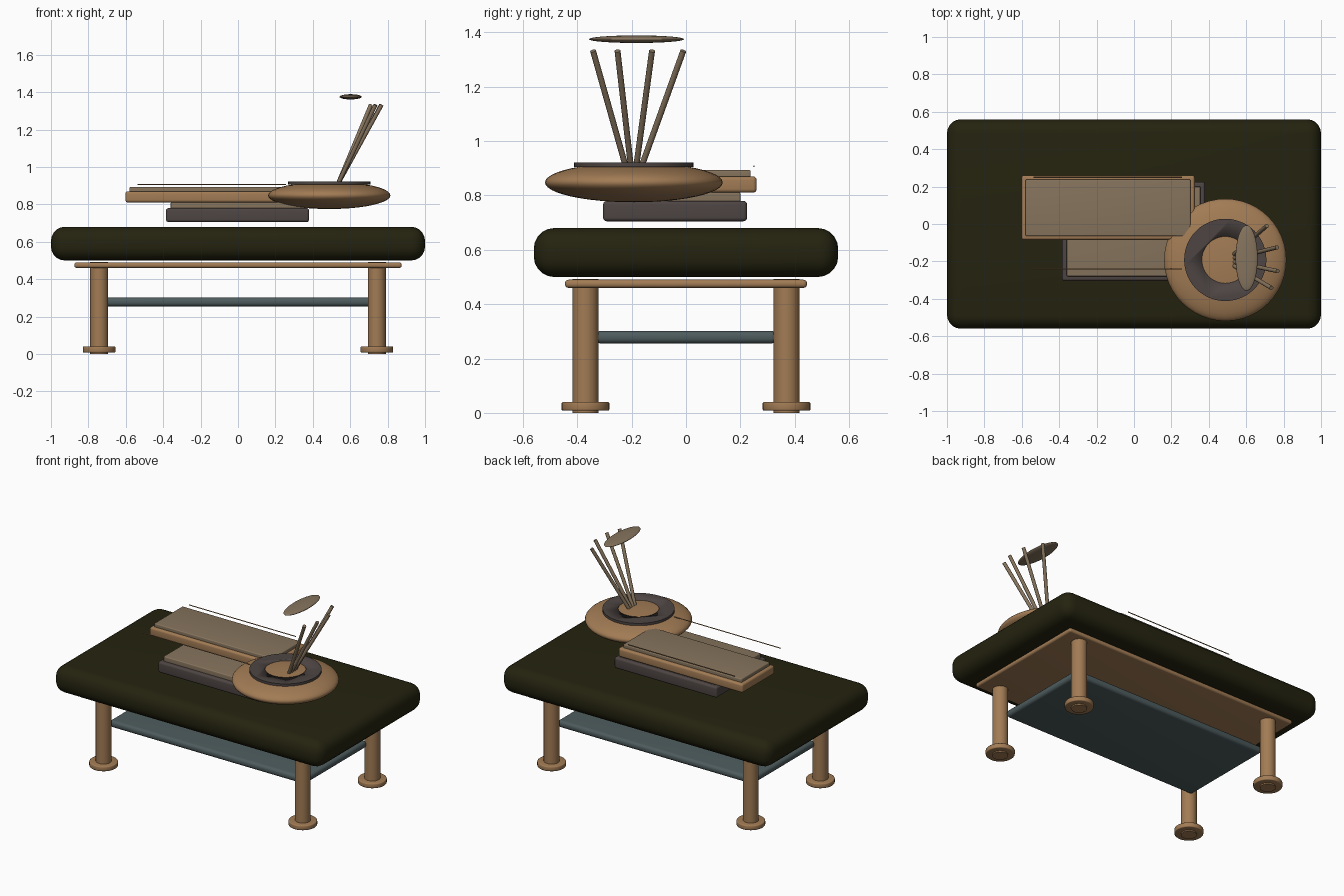
import bpy
from math import radians
from mathutils import Vector

if "Cube" in bpy.data.objects:
    bpy.data.objects.remove(bpy.data.objects["Cube"], do_unlink=True)


def material(name, rgb):
    mat = bpy.data.materials.new(name)
    mat.use_nodes = True
    mat.diffuse_color = (*rgb, 1)
    mat.node_tree.nodes["Principled BSDF"].inputs["Base Color"].default_value = (*rgb, 1)
    return mat


GREEN = material("dark green", (0.018, 0.017, 0.005))
WOOD = material("warm wood", (0.36, 0.20, 0.09))
TAN = material("dull tan", (0.24, 0.175, 0.11))
GREY = material("warm grey", (0.075, 0.06, 0.056))
SLATE = material("slate blue", (0.075, 0.105, 0.11))


def finish(name, mat):
    obj = bpy.context.object
    obj.name = name
    obj.data.materials.append(mat)
    bpy.ops.object.shade_smooth_by_angle(angle=radians(35))
    return obj


def slab(name, mat, x, y, z, bevel):
    """Rounded box between the given (low, high) limits on each axis."""
    limits = (x, y, z)
    bpy.ops.mesh.primitive_cube_add(size=1, location=[(a + b) / 2 for a, b in limits])
    obj = bpy.context.object
    obj.scale = [b - a for a, b in limits]
    bpy.ops.object.transform_apply(location=False, rotation=False, scale=True)
    mod = obj.modifiers.new("rounding", "BEVEL")
    mod.width, mod.segments = bevel, 5
    bpy.ops.object.modifier_apply(modifier=mod.name)
    return finish(name, mat)


def rod(name, mat, start, end, radius, sides=32, bevel=0):
    """Cylinder running from start to end."""
    start, end = Vector(start), Vector(end)
    axis = end - start
    bpy.ops.mesh.primitive_cylinder_add(
        vertices=sides, radius=radius, depth=axis.length, location=(start + end) / 2,
        rotation=axis.to_track_quat("Z", "Y").to_euler())
    if bevel:
        mod = bpy.context.object.modifiers.new("rounding", "BEVEL")
        mod.width, mod.segments = bevel, 3
        bpy.ops.object.modifier_apply(modifier=mod.name)
    return finish(name, mat)


def ellipsoid(name, mat, centre, radii):
    bpy.ops.mesh.primitive_uv_sphere_add(segments=48, ring_count=24, radius=1, location=centre)
    bpy.context.object.scale = radii
    bpy.ops.object.transform_apply(location=False, rotation=False, scale=True)
    return finish(name, mat)


# Table: padded top, wooden frame, lower shelf
slab("padded_top", GREEN, (-1, 1), (-0.56, 0.56), (0.5, 0.68), 0.075)
slab("top_frame", WOOD, (-0.875, 0.875), (-0.445, 0.445), (0.46, 0.49), 0.013)
slab("lower_shelf", SLATE, (-0.73, 0.73), (-0.332, 0.332), (0.255, 0.302), 0.02)

# Legs with round feet
for x, side in ((-0.742, "right"), (0.742, "left")):
    for y, end in ((-0.37, "front"), (0.37, "back")):
        rod(f"{end}_{side}_leg", WOOD, (x, y, 0), (x, y, 0.493), 0.048)
        rod(f"{end}_{side}_foot", WOOD, (x, y, 0.008), (x, y, 0.04), 0.088, bevel=0.006)

# Two stacked books
slab("lower_book_cover", GREY, (-0.385, 0.38), (-0.305, 0.225), (0.705, 0.78), 0.014)
slab("lower_book_pages", TAN, (-0.36, 0.355), (-0.28, 0.2), (0.77, 0.812), 0.006)
slab("upper_book_cover", WOOD, (-0.602, 0.325), (-0.085, 0.26), (0.81, 0.87), 0.014)
slab("upper_book_pages", TAN, (-0.58, 0.302), (-0.065, 0.238), (0.86, 0.893), 0.006)

# Thin bars above the books
for y, name in ((-0.24, "front_bar"), (0.25, "back_bar")):
    rod(name, WOOD, (-0.538, y, 0.907), (0.256, y, 0.907), 0.003, sides=8)

# Flattened bowl with a raised flat ring
X, Y = 0.488, -0.192
ellipsoid("bowl", WOOD, (X, Y, 0.848), (0.327, 0.327, 0.073))
ring = rod("bowl_ring", GREY, (X, Y, 0.905), (X, Y, 0.921), 0.22, sides=48)
hole = rod("ring_cutter", GREY, (X, Y, 0.85), (X, Y, 0.95), 0.125, sides=48)
hole.hide_render = True
cut = ring.modifiers.new("hole", "BOOLEAN")
cut.object, cut.operation, cut.solver = hole, "DIFFERENCE", "EXACT"
bpy.context.view_layer.objects.active = ring
bpy.ops.object.modifier_apply(modifier=cut.name)
bpy.data.objects.remove(hole, do_unlink=True)

# Fanned sticks rising from the bowl
tips = ((0.735, -0.342), (0.768, -0.252), (0.765, -0.125), (0.71, -0.01))
for i, (x, y) in enumerate(tips):
    rod(f"stick_{i + 1}", TAN, (0.53, -0.22 + 0.018 * i, 0.9), (x, y, 1.332), 0.011, sides=16)

# Flat leaf hovering over the sticks
ellipsoid("flat_leaf", TAN, (0.602, -0.182, 1.375), (0.059, 0.175, 0.014))
